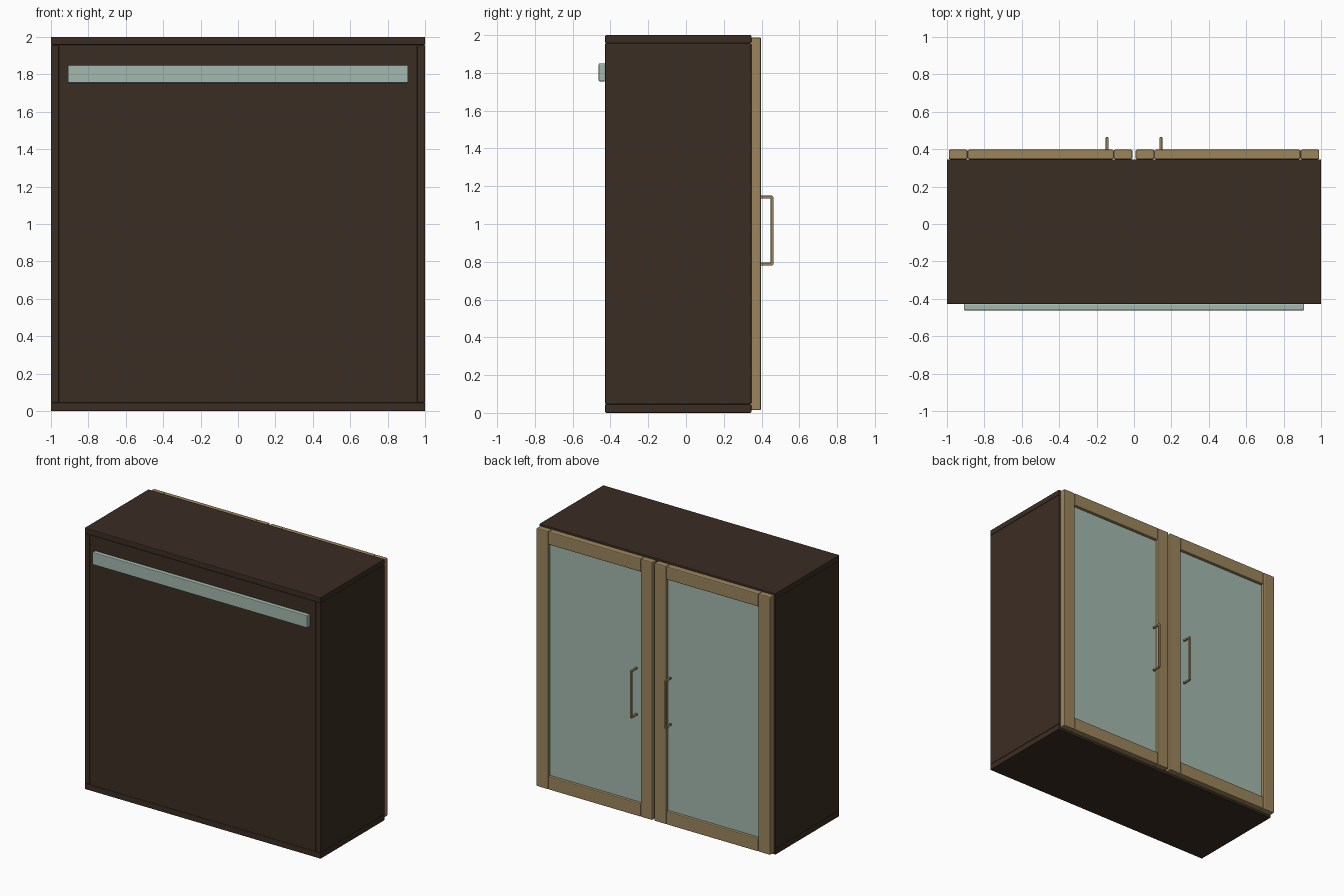
import bpy
import bmesh

cube = bpy.data.objects.get("Cube")
if cube:
    bpy.data.objects.remove(cube, do_unlink=True)


def material(name, rgb):
    mat = bpy.data.materials.new(name)
    mat.use_nodes = True
    mat.diffuse_color = (*rgb, 1)
    mat.node_tree.nodes["Principled BSDF"].inputs["Base Color"].default_value = (*rgb, 1)
    return mat


dark_wood = material("dark brown wood", (0.044, 0.026, 0.017))
light_wood = material("tan wood", (0.33, 0.235, 0.108))
glass = material("pale green glass", (0.37, 0.485, 0.43))


def box(name, x, y, z, mat, bevel=0.005):
    """Box from (low, high) ranges, with softened edges."""
    bm = bmesh.new()
    bmesh.ops.create_cube(bm, size=1)
    for v in bm.verts:
        v.co = [(lo + hi) / 2 + c * (hi - lo) for c, (lo, hi) in zip(v.co, (x, y, z))]
    mesh = bpy.data.meshes.new(name)
    bm.to_mesh(mesh)
    bm.free()
    mesh.materials.append(mat)
    obj = bpy.data.objects.new(name, mesh)
    bpy.context.collection.objects.link(obj)
    if bevel:
        mod = obj.modifiers.new("soft edges", "BEVEL")
        mod.width = bevel
        mod.segments = 2
    return obj


def span(side, a, b):
    """Mirror an x range to the given side."""
    return tuple(sorted((side * a, side * b)))


# Cabinet case
depth = (-0.428, 0.346)
box("bottom_panel", (-1, 1), depth, (0, 0.045), dark_wood)
box("top_panel", (-1, 1), depth, (1.957, 2), dark_wood)
box("rear_panel", (-0.957, 0.957), (-0.427, -0.39), (0.045, 1.957), dark_wood, 0.002)

# Hanging rail
box("hanging_rail", (-0.91, 0.91), (-0.462, -0.427), (1.755, 1.85), glass)

# Sides, doors and handles, mirrored
door = (0.346, 0.397)
low, high, width = 0.014, 1.988, 0.1
for side, label in ((1, "left"), (-1, "right")):
    box(label + "_side_panel", span(side, 0.957, 1), depth, (0.045, 1.957), dark_wood)

    for part, start in (("inner", 0.008), ("outer", 0.89)):
        box(f"{label}_door_{part}_stile", span(side, start, start + width),
            door, (low, high), light_wood, 0.007)
    for part, start in (("bottom", low), ("top", high - width)):
        box(f"{label}_door_{part}_rail", span(side, 0.108, 0.89),
            door, (start, start + width), light_wood, 0.007)
    box(label + "_door_glass", span(side, 0.1, 0.9), (0.364, 0.374),
        (low + 0.09, high - 0.09), glass, 0)

    grip = span(side, 0.136, 0.152)
    box(label + "_handle_grip", grip, (0.448, 0.464), (0.785, 1.145), light_wood, 0.004)
    for part, z in (("lower", 0.78), ("upper", 1.134)):
        box(f"{label}_handle_{part}_post", grip, (0.39, 0.458), (z, z + 0.016), light_wood, 0.004)
